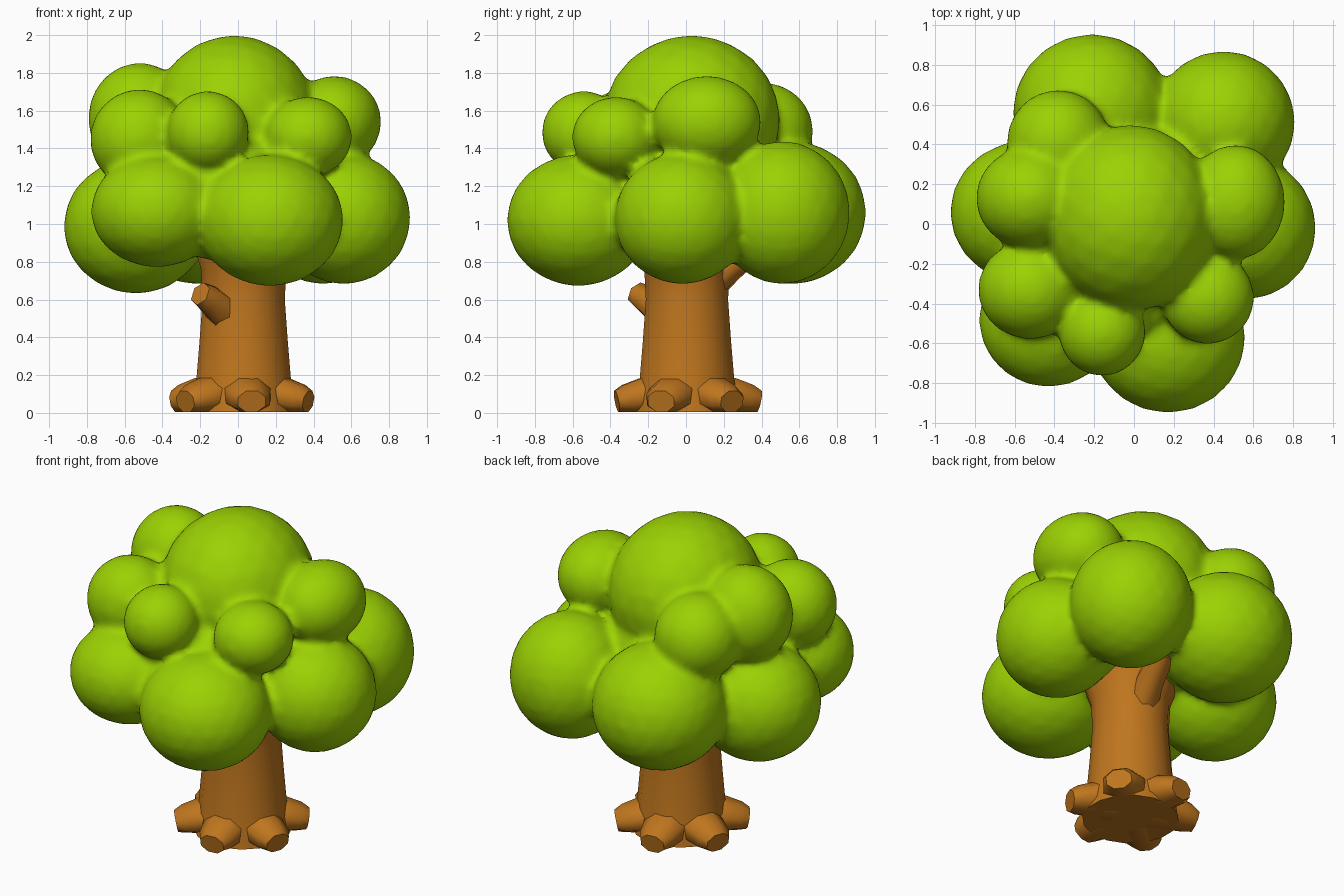
import bpy, bmesh
from math import sin, cos, pi, radians
from mathutils import Matrix, Vector

cube = bpy.data.objects.get("Cube")
if cube:
    bpy.data.objects.remove(cube)


def material(name, colour):
    mat = bpy.data.materials.new(name)
    mat.use_nodes = True
    mat.diffuse_color = colour
    mat.node_tree.nodes["Principled BSDF"].inputs["Base Color"].default_value = colour
    return mat


leaf = material("leaf green", (0.33, 0.64, 0.001, 1))
bark = material("bark brown", (0.52, 0.18, 0.013, 1))


def finish(name, bm, mat, angle=None):
    bmesh.ops.recalc_face_normals(bm, faces=bm.faces)
    mesh = bpy.data.meshes.new(name)
    bm.to_mesh(mesh)
    bm.free()
    mesh.materials.append(mat)
    obj = bpy.data.objects.new(name, mesh)
    bpy.context.collection.objects.link(obj)
    bpy.ops.object.select_all(action="DESELECT")
    obj.select_set(True)
    bpy.context.view_layer.objects.active = obj
    if angle:
        bpy.ops.object.shade_smooth_by_angle(angle=radians(angle))
    else:
        bpy.ops.object.shade_smooth()
    return obj


def limb(name, points, radii, sides=8, flatten=1.0):
    """Tapered tube along a path of points, closed at both ends."""
    bm = bmesh.new()
    points = [Vector(p) for p in points]
    rings = []
    for i, (p, r) in enumerate(zip(points, radii)):
        along = points[min(i + 1, len(points) - 1)] - points[max(i - 1, 0)]
        turn = along.to_track_quat("Z", "Y").to_matrix()
        ring = []
        for k in range(sides):
            a = 2 * pi * (k + 0.5) / sides
            co = p + turn @ Vector((r * cos(a), r * sin(a) * flatten, 0))
            co.z = max(co.z, 0.005)
            ring.append(bm.verts.new(co))
        rings.append(ring)
    for low, high in zip(rings, rings[1:]):
        for k in range(sides):
            n = (k + 1) % sides
            bm.faces.new((low[k], low[n], high[n], high[k]))
    bm.faces.new(rings[0])
    bm.faces.new(rings[-1])
    return finish(name, bm, bark, 61)


# Leaf clumps: centre, then radius across, deep and high
clumps = [
    ((-0.02, 0.03, 1.55), (0.44, 0.47, 0.45)),    # crown
    ((0, 0, 1.22), (0.50, 0.50, 0.42)),           # core
    ((-0.02, -0.32, 1.24), (0.32, 0.28, 0.24)),   # front filling
    ((-0.14, -0.48, 1.06), (0.24, 0.24, 0.25)),
    ((0.17, -0.57, 1.02), (0.39, 0.38, 0.35)),    # lower ring
    ((-0.43, -0.48, 1.07), (0.35, 0.34, 0.30)),
    ((-0.54, 0.06, 0.99), (0.385, 0.36, 0.36)),
    ((0.56, -0.02, 1.03), (0.355, 0.36, 0.35)),
    ((0.45, 0.51, 1.06), (0.36, 0.36, 0.38)),
    ((-0.21, 0.56, 1.06), (0.40, 0.395, 0.38)),
    ((-0.52, -0.33, 1.45), (0.265, 0.25, 0.265)), # upper ring
    ((-0.16, -0.54, 1.485), (0.22, 0.225, 0.22)),
    ((0.37, -0.37, 1.46), (0.235, 0.235, 0.215)),
    ((0.51, 0.11, 1.54), (0.25, 0.29, 0.245)),
    ((-0.38, 0.41, 1.49), (0.26, 0.265, 0.26)),
    ((-0.52, 0.13, 1.56), (0.275, 0.26, 0.295)),
]
bm = bmesh.new()
for centre, size in clumps:
    place = Matrix.Translation(centre) @ Matrix.Diagonal((*size, 1))
    bmesh.ops.create_icosphere(bm, subdivisions=3, radius=1, matrix=place)
canopy = finish("canopy", bm, leaf)

# Fuse the clumps into one soft skin
remesh = canopy.modifiers.new("fuse", "REMESH")
remesh.mode = "VOXEL"
remesh.voxel_size = 0.025
remesh.use_smooth_shade = True
soften = canopy.modifiers.new("soften", "SMOOTH")
soften.factor = 0.5
soften.iterations = 6

# Trunk, flaring at the foot and under the leaves
trunk_rings = [(0.005, 0.28), (0.18, 0.255), (0.38, 0.238), (0.60, 0.222), (0.76, 0.23), (0.95, 0.29)]
limb("trunk", [(0.03, 0.005, z) for z, r in trunk_rings],
     [r for z, r in trunk_rings], sides=16)

# Roots spread evenly round the foot
for i in range(6):
    a = radians(-22 + 60 * i)
    path = [Vector((0.02 + d * cos(a), 0.01 + d * sin(a), z))
            for d, z in ((0.12, 0.10), (0.24, 0.09), (0.33, 0.07), (0.38, 0.06))]
    limb(f"root_{i + 1}", path, [0.15, 0.13, 0.11, 0.08], flatten=0.78)

# Broken stub and a branch reaching under the leaves
limb("broken_stub", [(-0.06, -0.10, 0.52), (-0.15, -0.21, 0.60), (-0.20, -0.26, 0.63)],
     [0.10, 0.08, 0.065], sides=6)
limb("back_branch", [(0.05, 0.10, 0.66), (0.09, 0.25, 0.79), (0.13, 0.42, 0.90)],
     [0.10, 0.08, 0.07], sides=8)
